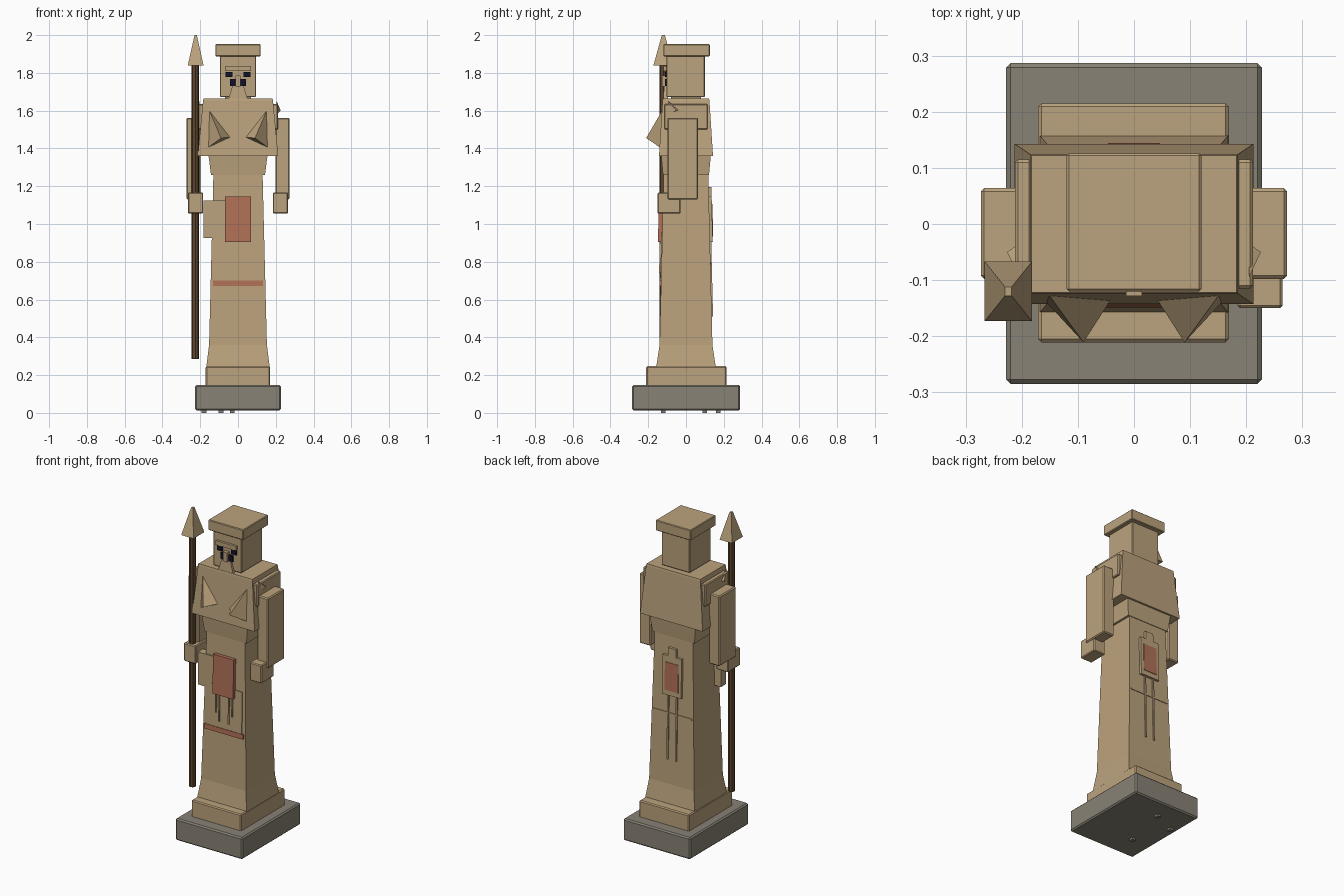
import bpy, bmesh, math
from mathutils import Vector

if "Cube" in bpy.data.objects:
    bpy.data.objects.remove(bpy.data.objects["Cube"])


def material(name, rgb):
    m = bpy.data.materials.new(name)
    m.diffuse_color = (*rgb, 1)
    m.use_nodes = True
    m.node_tree.nodes["Principled BSDF"].inputs["Base Color"].default_value = m.diffuse_color
    return m


STONE = material("sandstone", (0.50, 0.365, 0.205))
GREY = material("grey_stone", (0.25, 0.225, 0.18))
RED = material("terracotta", (0.44, 0.165, 0.095))
WOOD = material("dark_wood", (0.11, 0.06, 0.025))
NAVY = material("dark_eyes", (0.005, 0.006, 0.02))


def finish(name, bm, mat, bevel=0):
    bmesh.ops.recalc_face_normals(bm, faces=bm.faces)
    if bevel:
        bmesh.ops.bevel(bm, geom=bm.edges[:], offset=bevel, segments=1, affect='EDGES')
    me = bpy.data.meshes.new(name)
    bm.to_mesh(me)
    bm.free()
    me.materials.append(mat)
    ob = bpy.data.objects.new(name, me)
    bpy.context.collection.objects.link(ob)
    return ob


def box(name, x, y, z, mat=STONE, bevel=0):
    """Box from (min, max) ranges."""
    bm = bmesh.new()
    bmesh.ops.create_cube(bm, size=1)
    for v in bm.verts:
        v.co = [(a + b) / 2 + c * (b - a) for (a, b), c in zip((x, y, z), v.co)]
    return finish(name, bm, mat, bevel)


def loft(name, rings, mat=STONE, centre=(0, 0)):
    """Stacked rectangles: (z, half width, half depth)."""
    bm = bmesh.new()
    prev = None
    for z, hx, hy in rings:
        ring = [bm.verts.new((centre[0] + sx * hx, centre[1] + sy * hy, z))
                for sx, sy in ((-1, -1), (1, -1), (1, 1), (-1, 1))]
        if prev:
            for i in range(4):
                j = (i + 1) % 4
                bm.faces.new((prev[i], prev[j], ring[j], ring[i]))
        else:
            bm.faces.new(ring)
        prev = ring
    bm.faces.new(prev)
    return finish(name, bm, mat)


def spike(name, base, tip, mat=STONE):
    """Pyramid from a base outline to a tip."""
    bm = bmesh.new()
    b = [bm.verts.new(p) for p in base]
    t = bm.verts.new(tip)
    bm.faces.new(b)
    for i in range(len(b)):
        bm.faces.new((b[i], b[(i + 1) % len(b)], t))
    return finish(name, bm, mat)


def plate(name, x, z, lift, mat=STONE, side=-1, thick=0.009):
    """Thin plate lying on the tapered skirt, front (-1) or back (1)."""
    bm = bmesh.new()
    bmesh.ops.create_cube(bm, size=1)
    for v in bm.verts:
        h = z[0] if v.co.z < 0 else z[1]
        skin = 0.14 - 0.022 * (h - 0.36) / 0.9
        out = skin + lift if v.co.y < 0 else skin + lift - thick
        v.co = (x[0] if v.co.x < 0 else x[1], side * out, h)
    return finish(name, bm, mat)


# Base and plinth
box("base", (-0.228, 0.228), (-0.285, 0.287), (0.013, 0.147), GREY, 0.008)
box("plinth", (-0.171, 0.169), (-0.211, 0.215), (0.14, 0.247), STONE, 0.006)
for i, (x, y) in enumerate(((-0.18, 0.1), (-0.09, -0.12), (-0.03, 0.17))):
    box(f"base_stud_{i}", (x - 0.012, x + 0.012), (y - 0.012, y + 0.012), (0, 0.02), GREY)

# Robe, waist and chest
loft("robe", [(0.24, 0.168, 0.158), (0.36, 0.153, 0.14), (1.27, 0.13, 0.118)])
loft("waist", [(1.26, 0.143, 0.122), (1.37, 0.157, 0.132)])
loft("chest", [(1.36, 0.213, 0.143), (1.655, 0.185, 0.124), (1.665, 0.183, 0.122)])

# Head with flat cap
box("neck", (-0.07, 0.07), (-0.08, 0.08), (1.64, 1.69))
box("head", (-0.096, 0.096), (-0.104, 0.1), (1.672, 1.9), STONE, 0.004)
box("cap", (-0.12, 0.12), (-0.12, 0.126), (1.888, 1.952), STONE, 0.004)

# Face
box("brow", (-0.07, 0.07), (-0.118, -0.1), (1.81, 1.836))
box("nose", (-0.014, 0.014), (-0.128, -0.1), (1.728, 1.785))
loft("beard", [(1.664, 0.05, 0.012), (1.73, 0.03, 0.008)], STONE, (0, -0.108))
for s, side in ((-1, "right"), (1, "left")):
    e = sorted((s * 0.03, s * 0.065))
    box(f"eye_{side}", e, (-0.112, -0.103), (1.777, 1.806), NAVY)
    c = sorted((s * 0.012, s * 0.042))
    box(f"cheek_{side}", c, (-0.112, -0.103), (1.73, 1.768), NAVY)

    # Pointed breast ornaments
    pts = [(s * 0.16, -0.115, 1.62), (s * 0.165, -0.13, 1.40), (s * 0.035, -0.125, 1.46)]
    spike(f"breast_{side}", pts, (s * 0.09, -0.211, 1.455))

    # Shoulders, arms and hands
    box(f"shoulder_{side}", sorted((s * 0.15, s * 0.212)), (-0.115, 0.115), (1.5, 1.636), STONE, 0.005)
    spike(f"shoulder_stud_{side}", [(s * 0.205, -0.095, 1.58), (s * 0.205, -0.035, 1.605),
                                    (s * 0.205, -0.095, 1.65)], (s * 0.226, -0.05, 1.6))
    box(f"arm_{side}", sorted((s * 0.198, s * 0.273)), (-0.098, 0.064), (1.13, 1.562), STONE, 0.006)
    box(f"hand_{side}", sorted((s * 0.184, s * 0.265)), (-0.15, -0.03), (1.055, 1.167), STONE, 0.005)

# Spear
bm = bmesh.new()
bmesh.ops.create_cone(bm, cap_ends=True, segments=8, radius1=0.02, radius2=0.02, depth=1.565)
bmesh.ops.translate(bm, verts=bm.verts, vec=Vector((-0.226, -0.12, 1.067)))
finish("spear_shaft", bm, WOOD)
loft("spear_head", [(1.838, 0.042, 0.053), (2.0, 0.006, 0.008)], STONE, (-0.224, -0.12))

# Front: belt pouch, red panel, apron, tassels and hem stripe
box("pouch", (-0.182, -0.06), (-0.13, -0.08), (0.925, 1.125))
plate("front_panel", (-0.07, 0.07), (0.906, 1.146), 0.022, RED, -1, 0.025)
plate("apron", (-0.12, 0.12), (0.70, 0.957), 0.005)
plate("hem_stripe", (-0.132, 0.132), (0.672, 0.702), 0.008, RED)
for i, (x, z) in enumerate(((-0.055, 0.79), (-0.033, 0.74), (0.033, 0.74), (0.055, 0.79))):
    plate(f"tassel_{i}", (x - 0.004, x + 0.004), (z, 0.91), 0.012)

# Back: buckle plaque, tab, ribbons and seam
plate("back_plaque", (-0.065, 0.065), (0.905, 1.145), 0.015, STONE, 1, 0.02)
plate("back_panel", (-0.046, 0.046), (0.935, 1.105), 0.018, RED, 1)
plate("back_tab", (-0.027, 0.027), (1.14, 1.195), 0.015, STONE, 1, 0.02)
plate("back_seam", (-0.132, 0.132), (0.785, 0.795), 0.004, STONE, 1)
for s, side in ((-1, "left"), (1, "right")):
    plate(f"ribbon_{side}", sorted((s * 0.024, s * 0.034)), (0.51, 0.91), 0.007, STONE, 1)
